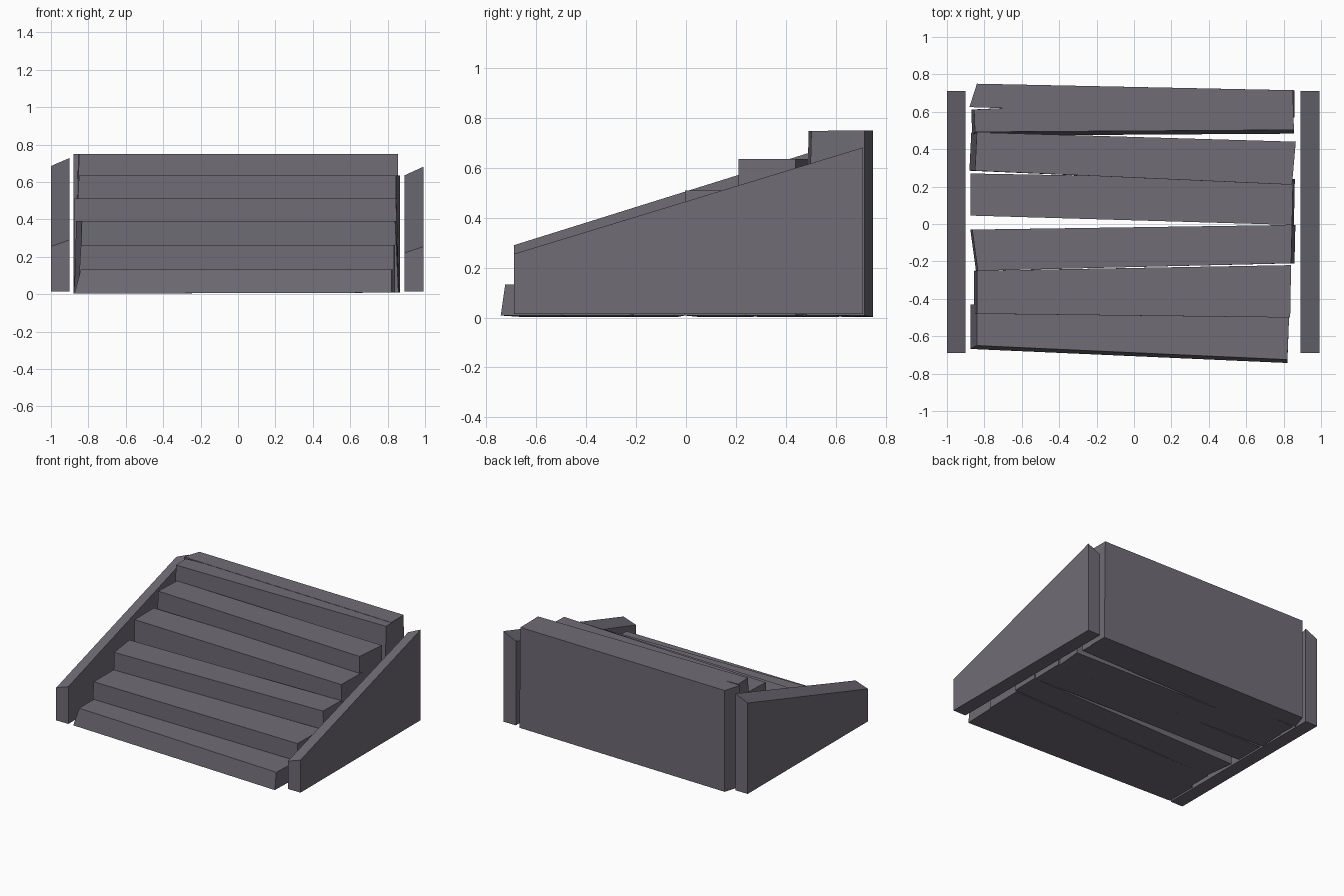
import bpy
import bmesh

if "Cube" in bpy.data.objects:
    bpy.data.objects.remove(bpy.data.objects["Cube"])

stone = bpy.data.materials.new("grey_stone")
stone.diffuse_color = (0.16, 0.15, 0.18, 1)
stone.use_nodes = True
stone.node_tree.nodes["Principled BSDF"].inputs["Base Color"].default_value = stone.diffuse_color


def block(name, bottom, top):
    """Solid from a bottom ring and a top ring of corners."""
    bm = bmesh.new()
    lo = [bm.verts.new(p) for p in bottom]
    hi = [bm.verts.new(p) for p in top]
    bm.faces.new(lo[::-1])
    bm.faces.new(hi)
    for i in range(4):
        j = (i + 1) % 4
        bm.faces.new((lo[i], lo[j], hi[j], hi[i]))
    bmesh.ops.recalc_face_normals(bm, faces=bm.faces)
    mesh = bpy.data.meshes.new(name)
    bm.to_mesh(mesh)
    bm.free()
    mesh.materials.append(stone)
    obj = bpy.data.objects.new(name, mesh)
    bpy.context.collection.objects.link(obj)


# Crooked steps: height, then x and y of front-left, front-right,
# back-right, back-left top corners, then (left, right, front) base flare
steps = [
    (0.132, (-0.84, -0.65), (0.82, -0.725), (0.83, -0.47), (-0.84, -0.43), (0.035, 0.0, 0.018)),
    (0.262, (-0.84, -0.48), (0.835, -0.50), (0.84, -0.22), (-0.84, -0.25), (0.015, 0.0, 0.0)),
    (0.392, (-0.835, -0.25), (0.84, -0.21), (0.845, -0.005), (-0.865, -0.03), (0.01, 0.018, 0.0)),
    (0.510, (-0.875, 0.045), (0.845, -0.005), (0.85, 0.24), (-0.875, 0.27), (0.0, 0.01, 0.0)),
    (0.635, (-0.85, 0.285), (0.845, 0.21), (0.865, 0.44), (-0.84, 0.49), (0.03, 0.0, 0.0)),
    (0.748, (-0.85, 0.492), (0.855, 0.503), (0.85, 0.69), (-0.855, 0.612), (0.015, 0.0, 0.02)),
    (0.750, (-0.88, 0.625), (0.85, 0.57), (0.85, 0.715), (-0.84, 0.75), (0.0, 0.008, 0.0)),
]
for n, (z, fl, fr, br, bl, (left, right, front)) in enumerate(steps, 1):
    top = [(x, y, z) for x, y in (fl, fr, br, bl)]
    bottom = [(fl[0] - left, fl[1] - front, 0.003),
              (fr[0] + right, fr[1] - front, 0.008),
              (br[0] + right, br[1], 0.008),
              (bl[0] - left, bl[1], 0.003)]
    block("back_board" if n == 7 else f"step_{n}", bottom, top)

# Sloping side walls, with tops that also tilt sideways
walls = [("left_wall", -1.0, -0.9, (0.255, 0.29), (0.685, 0.728)),
         ("right_wall", 0.89, 0.993, (0.22, 0.255), (0.635, 0.682))]
for name, x0, x1, zf, zb in walls:
    y0, y1 = -0.69, 0.71
    block(name,
          [(x0, y0, 0.015), (x1, y0, 0.015), (x1, y1, 0.015), (x0, y1, 0.015)],
          [(x0, y0, zf[0]), (x1, y0, zf[1]), (x1, y1, zb[1]), (x0, y1, zb[0])])
